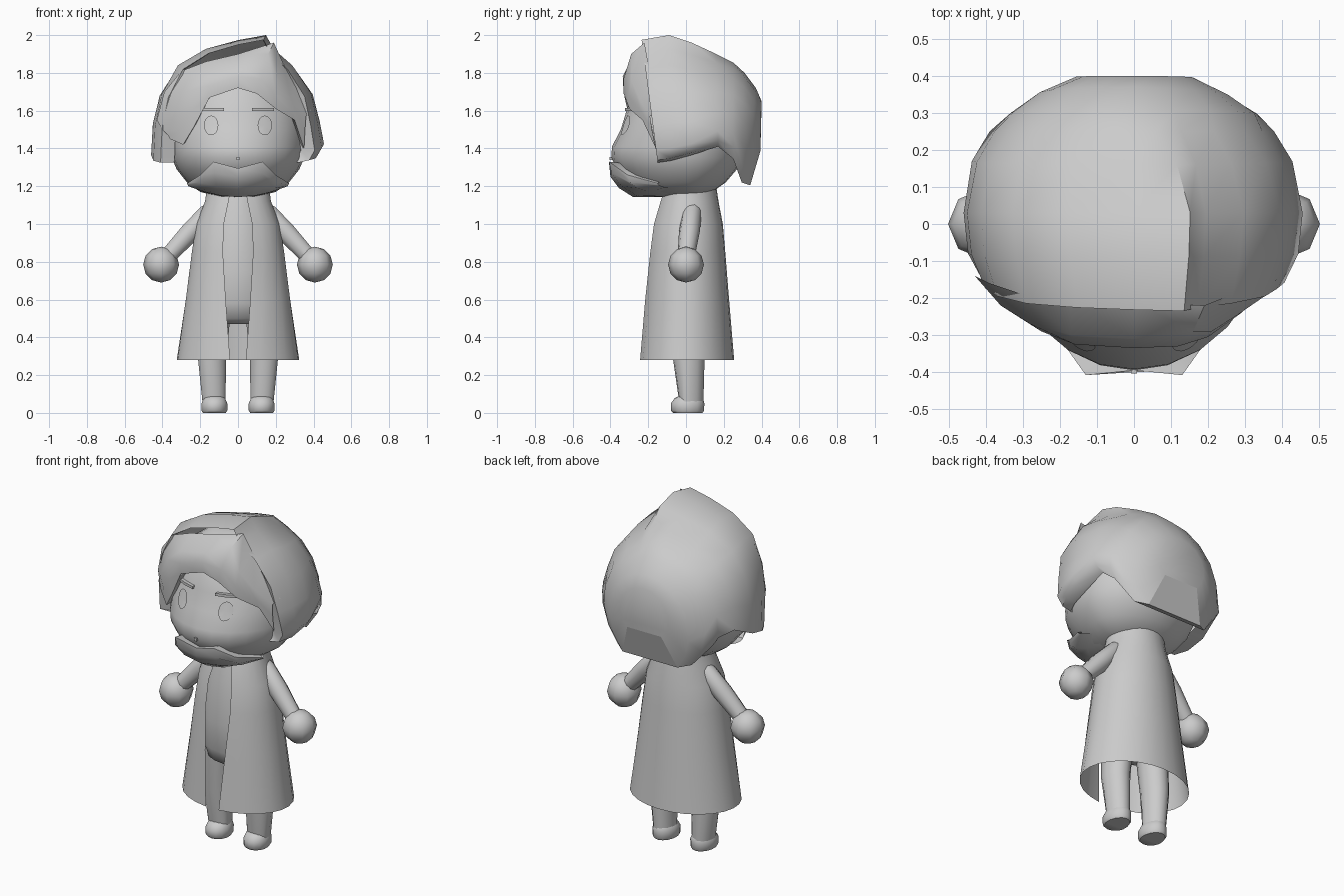
import bpy, bmesh, math
from mathutils import Vector

if "Cube" in bpy.data.objects:
    bpy.data.objects.remove(bpy.data.objects["Cube"])

grey = bpy.data.materials.new("plain_grey")
grey.diffuse_color = (0.6, 0.6, 0.6, 1)
grey.use_nodes = True
grey.node_tree.nodes["Principled BSDF"].inputs["Base Color"].default_value = grey.diffuse_color


def finish(name, bm, angle=40):
    bmesh.ops.recalc_face_normals(bm, faces=bm.faces[:])
    me = bpy.data.meshes.new(name)
    bm.to_mesh(me)
    bm.free()
    me.materials.append(grey)
    ob = bpy.data.objects.new(name, me)
    bpy.context.collection.objects.link(ob)
    bpy.ops.object.select_all(action='DESELECT')
    bpy.context.view_layer.objects.active = ob
    ob.select_set(True)
    bpy.ops.object.shade_smooth_by_angle(angle=math.radians(angle))
    return ob


def loft(name, rows, closed=True, cap_start=False, cap_end=False, angle=40):
    """Skin a surface through rows of points."""
    bm = bmesh.new()
    vs = [[bm.verts.new(p) for p in r] for r in rows]
    n = len(rows[0])
    for a, b in zip(vs, vs[1:]):
        for i in range(n if closed else n - 1):
            j = (i + 1) % n
            bm.faces.new((a[i], a[j], b[j], b[i]))
    if cap_start:
        bm.faces.new(vs[0])
    if cap_end:
        bm.faces.new(vs[-1])
    return finish(name, bm, angle)


def oval(z, w, front, back, n=24, cx=0.0, gap=0.0):
    """Ring around z; front and back depths differ; gap leaves the front open."""
    pts = []
    start = math.asin(min(1, gap / w))
    for i in range(n):
        t = start + (2 * math.pi - 2 * start) * i / ((n - 1) if gap else n)
        c = math.cos(t)
        pts.append((cx + w * math.sin(t), front * c if c > 0 else -back * c, z))
    return pts


# Head: z, half width, front y, back y
HEAD = [(1.145, .10, -.20, .04), (1.17, .20, -.26, .14), (1.22, .27, -.31, .21),
        (1.29, .325, -.365, .27), (1.35, .35, -.395, .295), (1.41, .358, -.392, .31),
        (1.50, .36, -.345, .32), (1.60, .35, -.315, .31), (1.75, .28, -.26, .27),
        (1.86, .13, -.15, .14)]
loft("head", [oval(*r) for r in HEAD], cap_start=True, cap_end=True, angle=60)


def face_y(x, z):
    for a, b in zip(HEAD, HEAD[1:]):
        if a[0] <= z <= b[0]:
            t = (z - a[0]) / (b[0] - a[0])
            w, f = a[1] + t * (b[1] - a[1]), a[2] + t * (b[2] - a[2])
            return f * math.sqrt(max(0, 1 - (x / w) ** 2))


# Eyes and brows follow the face
for s, side in ((-1, "left"), (1, "right")):
    bm = bmesh.new()
    rim = []
    for i in range(16):
        t = 2 * math.pi * i / 16
        x, z = s * .142 + .038 * math.cos(t), 1.522 + .052 * math.sin(t)
        rim.append(bm.verts.new((x, face_y(x, z) - .0085, z)))
    mid = bm.verts.new((s * .142, face_y(.142, 1.522) - .0095, 1.522))
    for i in range(16):
        bm.faces.new((mid, rim[i], rim[(i + 1) % 16]))
    finish(side + "_eye", bm)
    rows = []
    for x in (.075, .135, .19):
        y = face_y(x, 1.605)
        rows.append([(s * x, y + d, 1.605 + h) for d, h in
                     ((-.016, -.008), (-.016, .008), (.02, .008), (.02, -.008))])
    loft(side + "_brow", rows, cap_start=True, cap_end=True, angle=30)

# Small mouth mark above the beard
loft("mouth", [[(x, -.404, 1.338), (x, -.404, 1.356), (x, -.38, 1.356), (x, -.38, 1.338)]
               for x in (-.008, .008)], cap_start=True, cap_end=True)


def mirrored(half):
    return [(-x, y, z) for x, y, z in reversed(half[1:])] + half


# Beard: ledge, upper lip edge, front, chin, throat
loft("beard", [mirrored(r) for r in (
    [(0, -.34, 1.29), (.12, -.32, 1.32), (.18, -.25, 1.26), (.25, -.14, 1.22)],
    [(0, -.395, 1.295), (.13, -.408, 1.33), (.20, -.31, 1.26), (.27, -.15, 1.215)],
    [(0, -.40, 1.25), (.125, -.395, 1.27), (.21, -.295, 1.22), (.267, -.145, 1.207)],
    [(0, -.355, 1.19), (.115, -.34, 1.20), (.195, -.255, 1.19), (.262, -.13, 1.20)],
    [(0, -.28, 1.143), (.09, -.26, 1.15), (.17, -.19, 1.168), (.25, -.11, 1.195)],
    [(0, -.12, 1.143), (.08, -.11, 1.148), (.15, -.10, 1.16), (.22, -.08, 1.195)])],
    closed=False, angle=55)

# Hair cap: one arch profile, tucked in at both ends, swept from brow line to back
ARCH = [(-.80, 0), (-1, 0), (-.98, .28), (-.9, .53), (-.71, .76), (-.38, .89), (0, .96), (.33, 1),
        (.42, .89), (.64, .76), (.86, .54), (.94, .3), (.99, .1), (.92, .02), (.78, 0)]
STATIONS = [(-.15, -.235, .41, 1.975, 1.325), (-.08, -.09, .448, 2.0, 1.335),
            (.03, .03, .46, 1.96, 1.365), (.17, .16, .44, 1.90, 1.41),
            (.25, .25, .39, 1.855, 1.345), (.295, .31, .335, 1.80, 1.22),
            (.34, .37, .26, 1.72, 1.205), (.395, .40, .16, 1.65, 1.39)]
rows = []
for k, (y0, y1, w, top, low) in enumerate(STATIONS):
    blend = (0, 0, 0, .2, .55, 1, 1, 1)[k]
    t0 = (0, 0, 0, 0, -.2, -.75, -.8, -.8)[k]
    row = []
    for i, (u, v) in enumerate(ARCH):
        t = t0 + (math.pi - 2 * t0) * i / (len(ARCH) - 1)
        ru, rv = -math.cos(t), (math.sin(t) - math.sin(t0)) / (1 - math.sin(t0))
        u2, v2 = u + blend * (ru - u), v + blend * (rv - v)   # crest fades to round
        row.append((w * u2, y0 + (y1 - y0) * v, low + (top - low) * v2))
    rows.append(row)
# Front edge of the side locks turns in towards the temples
tuck = [(x * (.82 if z < 1.7 else .97), y + .015, z) for x, y, z in rows[0]]
loft("hair_cap", [tuck] + rows, closed=False, cap_end=True, angle=50)

# Underside closing the hair at the nape
loft("hair_nape", [[r[0], (0, r[0][1], r[0][2]), r[-1]] for r in rows[4:]], closed=False)

# Swept fringe: root, bulge, tips, inner edge tucked onto the forehead
FRINGE = [
    [(-.43, -.14, 1.55), (-.39, -.16, 1.70), (-.30, -.19, 1.81), (-.17, -.20, 1.86),
     (0, -.21, 1.90), (.19, -.22, 1.96), (.24, -.20, 1.85), (.32, -.17, 1.75), (.385, -.15, 1.60)],
    [(-.40, -.17, 1.50), (-.36, -.22, 1.56), (-.28, -.27, 1.70), (-.17, -.30, 1.79),
     (0, -.31, 1.83), (.16, -.29, 1.90), (.21, -.29, 1.76), (.28, -.245, 1.66), (.36, -.19, 1.57)],
    [(-.37, -.20, 1.47), (-.31, -.25, 1.49), (-.25, -.29, 1.60), (-.16, -.325, 1.73),
     (0, -.335, 1.78), (.12, -.33, 1.77), (.20, -.305, 1.68), (.29, -.24, 1.60), (.355, -.18, 1.5)],
    [(-.36, -.20, 1.45), (-.29, -.26, 1.42), (-.23, -.29, 1.52), (-.15, -.325, 1.67),
     (0, -.33, 1.72), (.10, -.33, 1.69), (.20, -.30, 1.61), (.30, -.23, 1.55), (.35, -.16, 1.40)]]
FRINGE.append([(x * .93, y * .78, z + .02) for x, y, z in FRINGE[-1]])
loft("hair_fringe", FRINGE, closed=False, angle=60)

# Open coat
loft("coat", [oval(z, w, f, b, 25, gap=g) for z, w, f, b, g in (
    (.28, .325, -.245, .255, .042), (.60, .278, -.222, .228, .065),
    (.85, .245, -.20, .208, .08), (1.0, .222, -.18, .195, .075),
    (1.12, .175, -.14, .172, .05), (1.20, .165, -.11, .16, .035))], closed=False, angle=60)

# Body inside the coat
loft("body", [oval(z, w, f, b, 16) for z, w, f, b in (
    (.47, .12, -.08, .08), (.50, .18, -.13, .13), (.58, .20, -.16, .15),
    (.75, .20, -.17, .16), (1.0, .17, -.15, .15), (1.18, .13, -.10, .12))],
    cap_start=True, cap_end=True, angle=60)

for s, side in ((-1, "left"), (1, "right")):
    # Leg and shoe
    loft(side + "_leg", [oval(z, w, f, b, 14, s * cx) for z, w, f, b, cx in (
        (.05, .062, -.035, .092, .127), (.28, .076, -.068, .098, .137),
        (.55, .085, -.09, .10, .12))], cap_start=True, cap_end=True)
    loft(side + "_shoe", [oval(z, w, f, b, 14, s * .125) for z, w, f, b in (
        (0, .062, -.068, .088), (.012, .07, -.08, .096), (.05, .07, -.08, .097),
        (.078, .058, -.06, .09), (.092, .04, -.03, .075))], cap_start=True, cap_end=True, angle=50)
    # Arm: tapered tube from shoulder to wrist
    a, b = Vector((s * .13, .035, 1.09)), Vector((s * .38, 0, .82))
    d = (b - a).normalized()
    u = Vector((0, 1, 0))
    v = d.cross(u).normalized()
    tube = []
    for t, r in ((0, .035), (.12, .052), (.5, .055), (1, .045)):
        c = a.lerp(b, t)
        tube.append([c + r * (math.cos(k * math.pi / 5) * u + math.sin(k * math.pi / 5) * v)
                     for k in range(10)])
    loft(side + "_arm", tube, cap_start=True, cap_end=True)
    # Hand
    bm = bmesh.new()
    bmesh.ops.create_uvsphere(bm, u_segments=8, v_segments=6, radius=.095)
    bmesh.ops.translate(bm, verts=bm.verts[:], vec=(s * .407, 0, .785))
    finish(side + "_hand", bm, 50)
